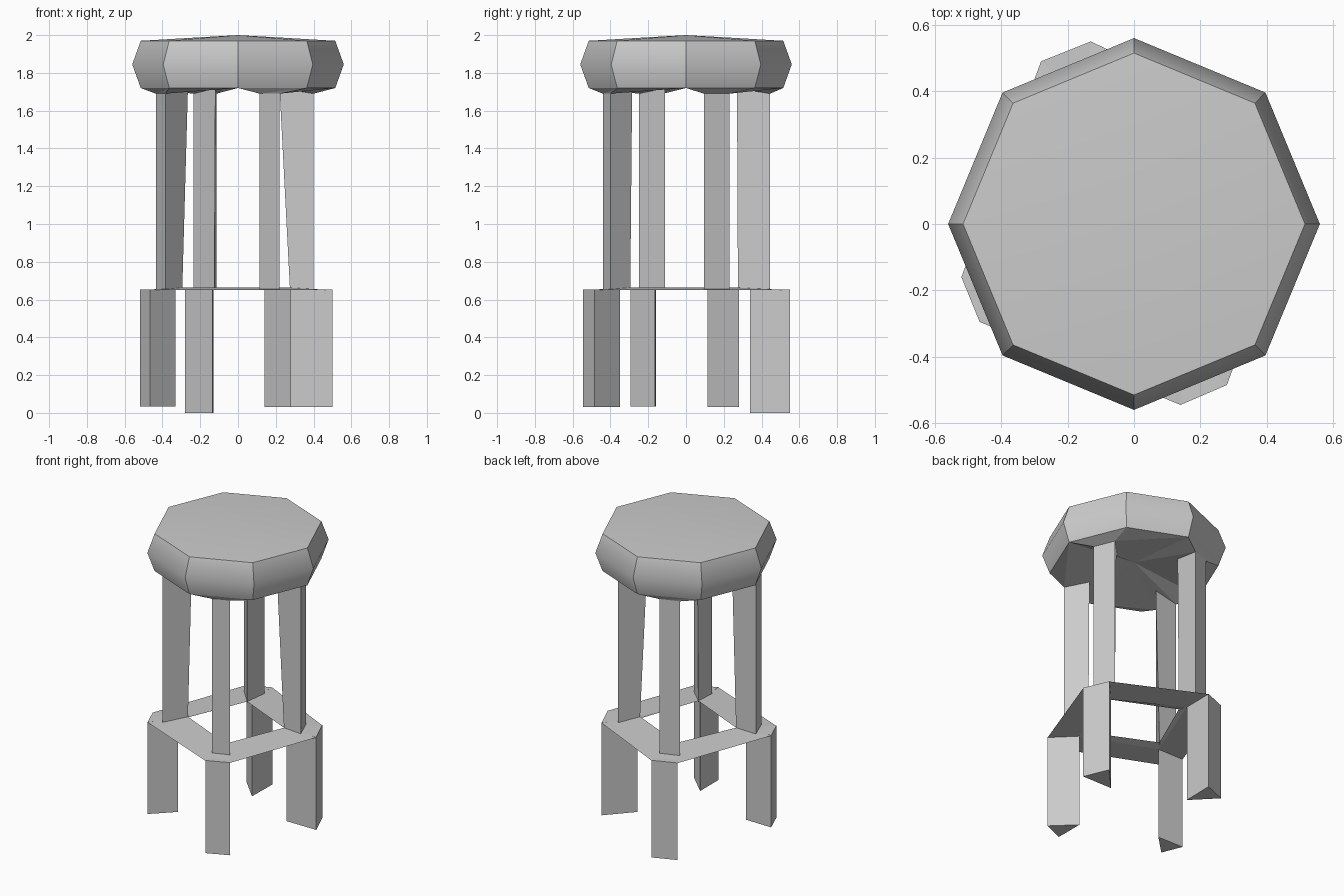
import bpy, bmesh, math

if "Cube" in bpy.data.objects:
    bpy.data.objects.remove(bpy.data.objects["Cube"])


def make_object(name, verts, faces, smooth=None):
    mesh = bpy.data.meshes.new(name)
    mesh.from_pydata(verts, [], faces)
    bm = bmesh.new()
    bm.from_mesh(mesh)
    bmesh.ops.recalc_face_normals(bm, faces=bm.faces)
    bm.to_mesh(mesh)
    bm.free()
    ob = bpy.data.objects.new(name, mesh)
    bpy.context.collection.objects.link(ob)
    if smooth:
        bpy.context.view_layer.objects.active = ob
        ob.select_set(True)
        bpy.ops.object.shade_smooth_by_angle(angle=math.radians(smooth))
        ob.select_set(False)
    return ob


def bridge(a, b, n):
    """Quads between two n-sided loops starting at indices a and b."""
    return [(a + i, a + (i + 1) % n, b + (i + 1) % n, b + i) for i in range(n)]


# Each leg is a triangular post: two outer corners, then the inner corner
# (name, foot height, foot triangle, post triangle at footrest, inner corner at seat)
legs = [
    ("left", 0.035, [(-.52, -.16), (-.465, -.295), (-.33, -.163)],
     [(-.435, -.12), (-.385, -.25), (-.295, -.11)], (-.265, -.11)),
    ("front", 0.03, [(.14, -.545), (.28, -.485), (.14, -.35)],
     [(.115, -.44), (.22, -.40), (.115, -.295)], (.115, -.285)),
    ("right", 0.03, [(.50, .115), (.43, .28), (.28, .115)],
     [(.40, .095), (.345, .23), (.275, .095)], (.22, .095)),
    ("back", 0.0, [(-.13, .55), (-.28, .49), (-.134, .34)],
     [(-.115, .445), (-.235, .40), (-.125, .275)], (-.12, .27)),
]

prism = [(0, 1, 2), (3, 4, 5)] + bridge(0, 3, 3)
for name, z0, foot, post, inner in legs:
    # lower foot and upper post
    make_object(name + "_foot", [(x, y, z0) for x, y in foot] +
                [(x, y, .652) for x, y in foot], prism)
    top = [(x, y, 1.69) for x, y in post[:2]] + [(*inner, 1.72)]
    make_object(name + "_leg", [(x, y, .655) for x, y in post] + top, prism)

# Footrest: thin four-sided frame with chamfered outer corners
outer, hole_top, hole_low = [], [], []
for name, z0, foot, post, inner in legs:
    outer += [(x, y, .65) for x, y in foot[:2]]
    hole_top.append((*post[2], .663))
    hole_low.append((*foot[2], .652))
faces = bridge(8, 12, 4)
for base in (8, 12):
    for i in range(4):
        faces.append((2 * i, 2 * i + 1, base + i))
        faces.append((2 * i + 1, (2 * i + 2) % 8, base + (i + 1) % 4, base + i))
make_object("footrest", outer + hole_top + hole_low, faces)

# Seat cushion: eight-sided, bulging sides, very low cone on top
verts = []
for r, z in ((.515, 1.97), (.56, 1.845), (.515, 1.72)):
    verts += [(r * math.cos(i * math.pi / 4), r * math.sin(i * math.pi / 4), z)
              for i in range(8)]
verts.append((0, 0, 2.0))
faces = bridge(0, 8, 8) + bridge(8, 16, 8)
faces += [(i, (i + 1) % 8, 24) for i in range(8)]
make_object("seat_cushion", verts, faces, 40)

# Seat underside: dips to the leg tops and rises to a raised centre
rim = verts[16:24]
ring = []
for k, leg in enumerate((legs[2], legs[3], legs[0], legs[1])):
    a = k * math.pi / 2
    ring.append((.5 * math.cos(a), .5 * math.sin(a), 1.722))
    ring += [(x, y, 1.69) for x, y in leg[3][:2]]
faces = []
for k in range(4):
    i, j = 2 * k, 8 + 3 * k
    i2, j2 = (i + 2) % 8, 8 + (3 * k + 3) % 12
    faces += [(i, j, j + 1), (i, j + 1, i + 1), (i + 1, j + 1, j + 2),
              (i + 1, j + 2, i2), (i2, j + 2, j2)]
faces += [(8 + i, 8 + (i + 1) % 12, 20) for i in range(12)]
make_object("seat_underside", rim + ring + [(0, 0, 1.77)], faces)
